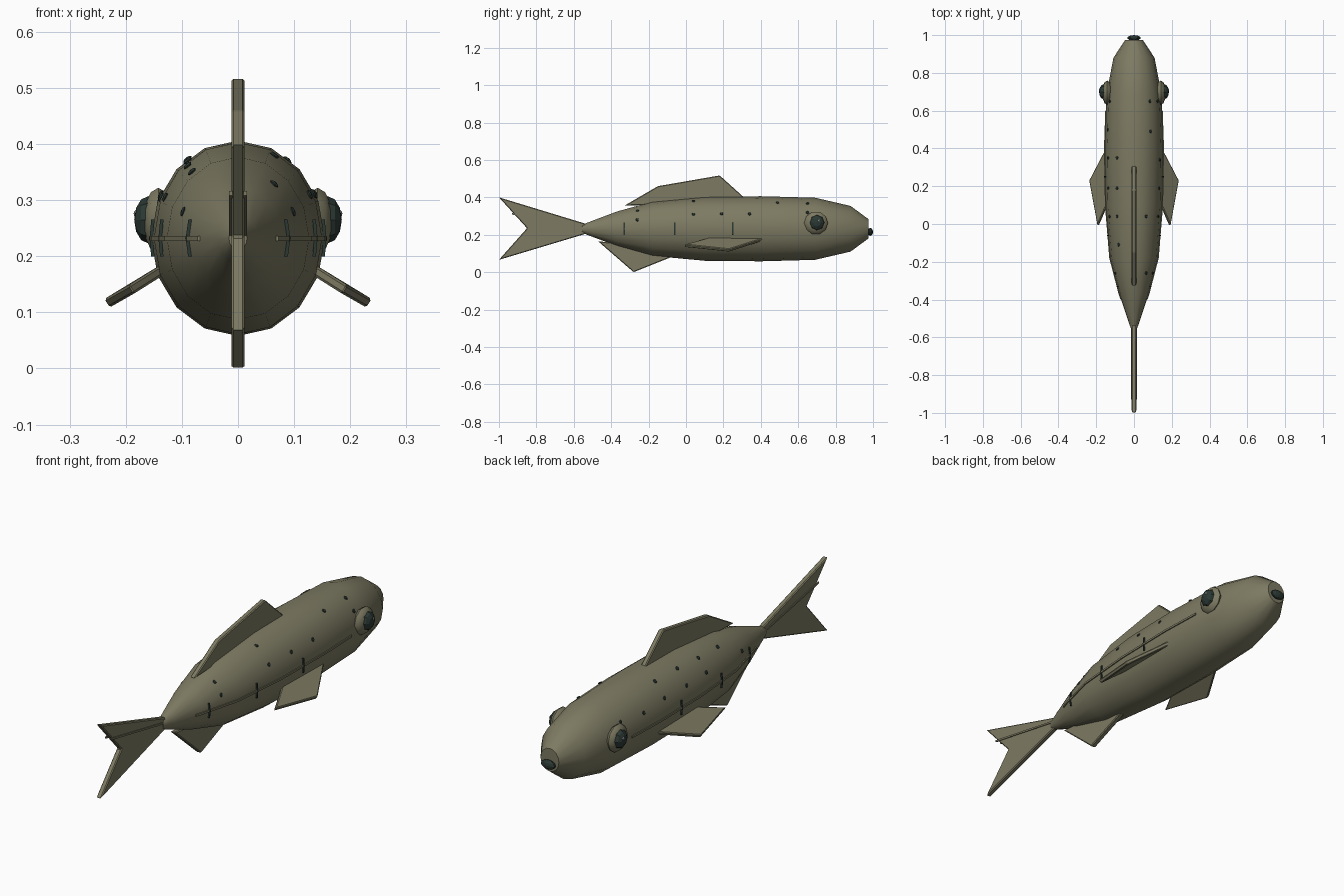
import bpy, bmesh, math
from mathutils import Vector, Matrix

if "Cube" in bpy.data.objects:
    bpy.data.objects.remove(bpy.data.objects["Cube"])


def material(name, rgb):
    m = bpy.data.materials.new(name)
    m.diffuse_color = (*rgb, 1)
    m.use_nodes = True
    m.node_tree.nodes["Principled BSDF"].inputs["Base Color"].default_value = m.diffuse_color
    return m


OLIVE = material("olive_skin", (0.205, 0.195, 0.122))
DARK = material("dark_green", (0.024, 0.040, 0.034))
GLINT = material("eye_glint", (0.40, 0.42, 0.38))
CZ = 0.232
# body stations: y, half width, half height
STATIONS = [(-0.555, 0.016, 0.022), (-0.50, 0.035, 0.043), (-0.37, 0.078, 0.092),
            (-0.18, 0.127, 0.145), (0.10, 0.150, 0.171), (0.40, 0.155, 0.174),
            (0.69, 0.145, 0.166), (0.88, 0.109, 0.122), (0.975, 0.046, 0.052)]


def finish(name, bm, mat, smooth=None):
    bmesh.ops.recalc_face_normals(bm, faces=bm.faces[:])
    me = bpy.data.meshes.new(name)
    bm.to_mesh(me)
    bm.free()
    ob = bpy.data.objects.new(name, me)
    bpy.context.collection.objects.link(ob)
    me.materials.append(mat)
    if smooth is not None:
        bpy.ops.object.select_all(action='DESELECT')
        bpy.context.view_layer.objects.active = ob
        ob.select_set(True)
        bpy.ops.object.shade_smooth_by_angle(angle=math.radians(smooth))
    return ob


def radii(y):
    for a, b in zip(STATIONS, STATIONS[1:]):
        if y <= b[0]:
            t = (y - a[0]) / (b[0] - a[0])
            return a[1] + t * (b[1] - a[1]), a[2] + t * (b[2] - a[2])
    return STATIONS[-1][1:]


def skin(y, ang, out=0.0):
    """Point on the body; ang is measured upward from the side."""
    w, h = radii(y)
    return Vector(((w + out) * math.cos(ang), y, CZ + (h + out) * math.sin(ang)))


def fin(name, pts, thickness, normal):
    """Flat plate swept along its normal, with small bevelled edges."""
    bm = bmesh.new()
    n = Vector(normal).normalized() * thickness / 2
    lo = [bm.verts.new(Vector(p) - n) for p in pts]
    hi = [bm.verts.new(Vector(p) + n) for p in pts]
    bm.faces.new(lo)
    bm.faces.new(hi[::-1])
    for i in range(len(pts)):
        j = (i + 1) % len(pts)
        bm.faces.new((lo[i], lo[j], hi[j], hi[i]))
    bmesh.ops.recalc_face_normals(bm, faces=bm.faces[:])
    bmesh.ops.bevel(bm, geom=bm.edges[:], offset=0.004, segments=1, affect='EDGES')
    return finish(name, bm, OLIVE)


def ellipsoid(name, loc, scale, mat, u=8, v=6, axis='Z', smooth=None):
    bm = bmesh.new()
    bmesh.ops.create_uvsphere(bm, u_segments=u, v_segments=v, radius=1)
    if axis == 'X':
        bmesh.ops.rotate(bm, verts=bm.verts, matrix=Matrix.Rotation(math.pi / 2, 3, 'Y'))
    bmesh.ops.scale(bm, verts=bm.verts, vec=scale)
    bmesh.ops.translate(bm, verts=bm.verts, vec=loc)
    return finish(name, bm, mat, smooth)


def strip(name, path, width, up, mat, depth=0.003):
    """Thin raised strip following a path."""
    bm = bmesh.new()
    rings = []
    side = Vector(up) * width / 2
    for p in path:
        d = Vector((math.copysign(depth, p[0]), 0, 0))
        p = Vector(p)
        rings.append([bm.verts.new(q) for q in (p - d - side, p + d - side, p + d + side, p - d + side)])
    for a, b in zip(rings, rings[1:]):
        for i in range(4):
            j = (i + 1) % 4
            bm.faces.new((a[i], a[j], b[j], b[i]))
    bm.faces.new(rings[0])
    bm.faces.new(rings[-1])
    return finish(name, bm, mat)


# body
bm = bmesh.new()
rings = [[bm.verts.new(skin(y, k * math.tau / 16)) for k in range(16)] for y, _, _ in STATIONS]
for a, b in zip(rings, rings[1:]):
    for i in range(16):
        j = (i + 1) % 16
        bm.faces.new((a[i], a[j], b[j], b[i]))
bm.faces.new(rings[0])
bm.faces.new(rings[-1])
finish("body", bm, OLIVE, 50)

# upright fins as (y, z) outlines
UPRIGHT = {
    "dorsal_fin": [(-0.33, 0.355), (-0.15, 0.46), (0.18, 0.517), (0.31, 0.40), (0.25, 0.37), (-0.20, 0.36)],
    "belly_fin": [(-0.47, 0.165), (-0.28, 0.0), (-0.08, 0.08), (-0.10, 0.12), (-0.30, 0.15)],
    "tail_fin": [(-0.53, 0.257), (-1.0, 0.40), (-0.85, 0.235), (-1.0, 0.066), (-0.53, 0.207)],
}
for name, outline in UPRIGHT.items():
    fin(name, [(0, y, z) for y, z in outline], 0.024, (1, 0, 0))

# mouth
ellipsoid("mouth", (0, 0.985, 0.215), (0.036, 0.015, 0.021), DARK, 10, 6)

# spots as (y, distance from the centre line); the two flanks differ
SPOTS = {
    1: [(0.65, 0.085), (0.65, 0.125), (0.49, 0.088), (0.34, 0.137), (0.19, 0.134),
        (0.04, 0.065), (0.04, 0.128), (-0.26, 0.065), (-0.26, 0.098)],
    -1: [(0.65, 0.128), (0.50, 0.139), (0.35, 0.09), (0.35, 0.138), (0.19, 0.09), (0.19, 0.137),
         (0.04, 0.09), (0.04, 0.130), (-0.11, 0.082), (-0.26, 0.098)],
}

for s, label in ((1, "right"), (-1, "left")):
    # paired fins
    fin(label + "_side_fin", [(s * 0.135, 0.42, 0.176), (s * 0.234, 0.23, 0.116),
                              (s * 0.190, -0.01, 0.141), (s * 0.125, 0.14, 0.182)],
        0.018, (s * 0.52, 0, 0.85))
    # eye: rim, dark ball and glint
    ellipsoid(label + "_eye_rim", (s * 0.142, 0.695, 0.263), (0.027, 0.064, 0.062), OLIVE, 10, 6, 'X', 40)
    ellipsoid(label + "_eye", (s * 0.160, 0.70, 0.265), (0.025, 0.040, 0.042), DARK, 8, 6, 'X')
    ellipsoid(label + "_eye_glint", (s * 0.182, 0.71, 0.276), (0.004, 0.007, 0.007), GLINT, 6, 4, 'X')
    # flank line and its short upright marks
    ys = [-0.40, -0.37, -0.18, 0.10, 0.40, 0.60]
    strip(label + "_flank_line", [(s * (radii(y)[0] + 0.001), y, CZ) for y in ys], 0.009, (0, 0, 1), OLIVE)
    for i, y in enumerate((-0.33, -0.06, 0.25)):
        arc = [skin(y, math.asin((z - CZ) / radii(y)[1]), 0.002) for z in (0.20, 0.232, 0.265)]
        strip(f"{label}_flank_mark_{i}", [(s * p.x, p.y, p.z) for p in arc], 0.006, (0, 1, 0), DARK)
    # ridge on the tail
    strip(label + "_tail_ray", [(s * 0.013, -0.54, 0.238), (s * 0.013, -0.93, 0.312)],
          0.008, (0, 0, 1), OLIVE)
    # spots flattened against the skin
    for i, (y, x) in enumerate(SPOTS[s]):
        w, h = radii(y)
        ang = math.acos(min(x / w, 0.99))
        p = skin(y, ang)
        n = Vector((s * math.cos(ang) / w, 0, math.sin(ang) / h)).normalized()
        bm = bmesh.new()
        bmesh.ops.create_uvsphere(bm, u_segments=8, v_segments=4, radius=1)
        bmesh.ops.scale(bm, verts=bm.verts, vec=(0.009, 0.009, 0.004))
        bm.transform(Matrix.Translation((s * p.x, p.y, p.z)) @ n.to_track_quat('Z', 'Y').to_matrix().to_4x4())
        finish(f"{label}_spot_{i}", bm, DARK)
